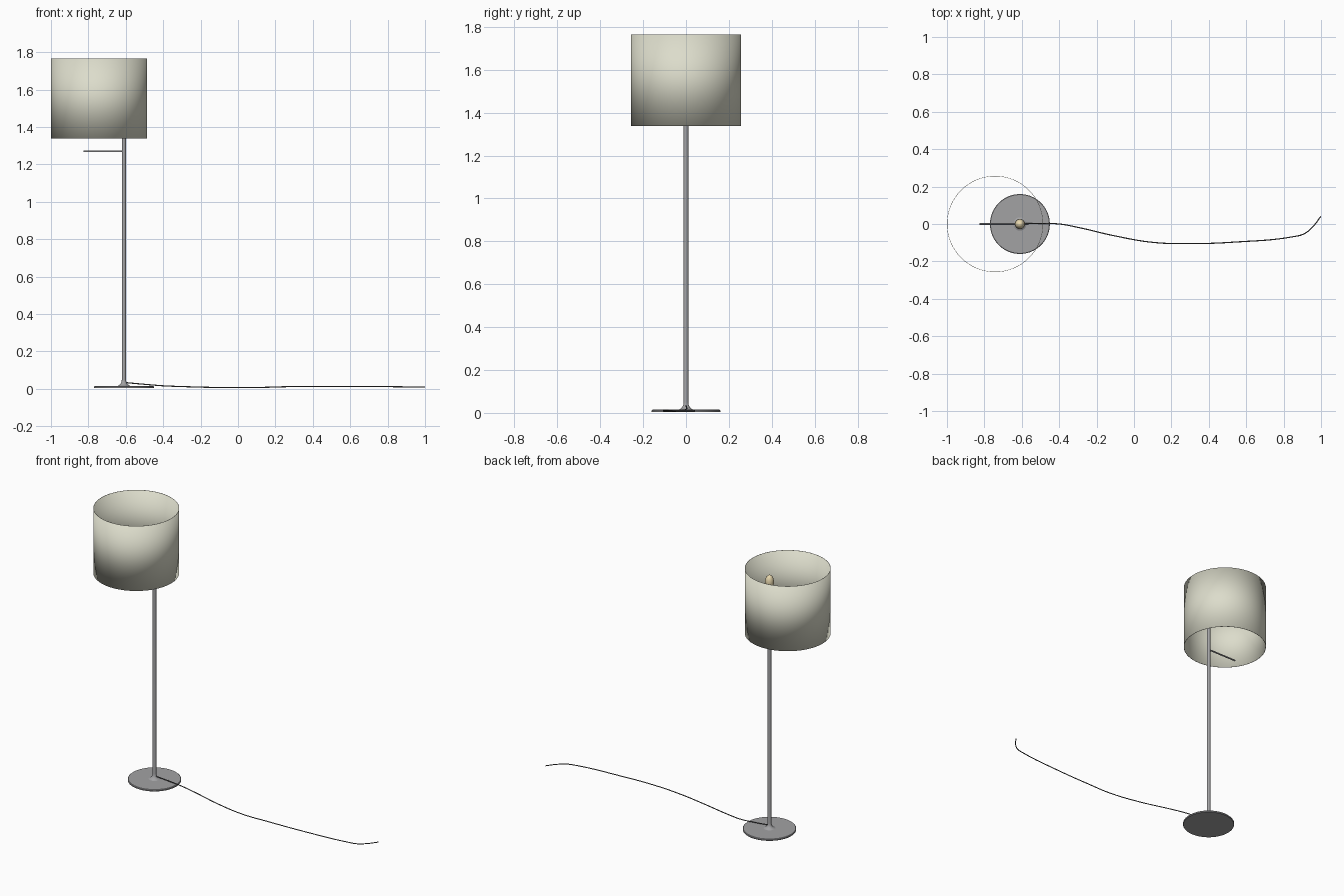
import bpy, bmesh, math

if "Cube" in bpy.data.objects:
    bpy.data.objects.remove(bpy.data.objects["Cube"])

POLE_X, SHADE_X = -0.61, -0.743


def material(name, rgb):
    m = bpy.data.materials.new(name)
    m.diffuse_color = (*rgb, 1)
    m.use_nodes = True
    m.node_tree.nodes["Principled BSDF"].inputs["Base Color"].default_value = m.diffuse_color
    return m


METAL = material("dark_metal", (0.36, 0.36, 0.37))
FABRIC = material("shade_fabric", (0.72, 0.72, 0.60))
GLASS = material("warm_bulb", (0.80, 0.68, 0.42))
RUBBER = material("cord_black", (0.10, 0.10, 0.10))


def finish(ob, mat):
    ob.data.materials.append(mat)
    bpy.ops.object.select_all(action='DESELECT')
    ob.select_set(True)
    bpy.context.view_layer.objects.active = ob
    bpy.ops.object.shade_smooth_by_angle(angle=math.radians(40))
    return ob


def lathe(name, profile, x, mat, sides=64):
    """Spin a (radius, height) profile about a vertical axis at x."""
    bm = bmesh.new()
    verts = [bm.verts.new((r, 0, z)) for r, z in profile]
    edges = [bm.edges.new(p) for p in zip(verts, verts[1:])]
    bmesh.ops.spin(bm, geom=verts + edges, cent=(0, 0, 0), axis=(0, 0, 1),
                   angle=math.tau, steps=sides, use_duplicate=False)
    bmesh.ops.remove_doubles(bm, verts=bm.verts, dist=1e-5)
    bmesh.ops.recalc_face_normals(bm, faces=bm.faces)
    me = bpy.data.meshes.new(name)
    bm.to_mesh(me)
    bm.free()
    ob = bpy.data.objects.new(name, me)
    ob.location.x = x
    bpy.context.collection.objects.link(ob)
    return finish(ob, mat)


# Weighted disc base
lathe("base", [(0, 0.003), (0.158, 0.003), (0.16, 0.005), (0.16, 0.012),
               (0.157, 0.015), (0, 0.015)], POLE_X, METAL, 96)

# Pole with flared foot
lathe("pole", [(0, 0.014), (0.038, 0.014), (0.028, 0.018), (0.018, 0.026),
               (0.013, 0.036), (0.011, 0.05), (0.011, 1.53), (0, 1.53)],
      POLE_X, METAL, 32)

# Bulb socket
lathe("socket", [(0, 1.525), (0.016, 1.525), (0.018, 1.53), (0.018, 1.585),
                 (0, 1.585)], POLE_X, METAL, 32)

# Egg shaped bulb
lathe("bulb", [(0, 1.58), (0.013, 1.58), (0.017, 1.597), (0.024, 1.617),
               (0.027, 1.637), (0.025, 1.656), (0.019, 1.672),
               (0.010, 1.682), (0, 1.685)], POLE_X, GLASS, 32)

# Open drum shade
shade = lathe("shade", [(0.257, 1.337), (0.257, 1.765)], SHADE_X, FABRIC, 96)
wall = shade.modifiers.new("wall", 'SOLIDIFY')
wall.thickness = 0.002
wall.offset = -1

# Horizontal rod below the shade
bpy.ops.mesh.primitive_cylinder_add(
    vertices=24, radius=0.005, depth=0.215,
    location=((-0.825 + POLE_X) / 2, 0, 1.27), rotation=(0, math.pi / 2, 0))
rod = bpy.context.object
rod.name = "side_rod"
finish(rod, METAL)

# Power cord trailing along the floor
path = [(-0.61, 0, 0.034), (-0.5, 0.003, 0.024), (-0.4, 0, 0.016),
        (-0.3, -0.018, 0.012), (-0.1, -0.064, 0.007), (0.1, -0.098, 0.007),
        (0.3, -0.105, 0.012), (0.55, -0.096, 0.012), (0.85, -0.068, 0.011),
        (0.91, -0.052, 0.010), (0.96, -0.01, 0.010), (0.998, 0.04, 0.010)]
cu = bpy.data.curves.new("power_cord", 'CURVE')
cu.dimensions = '3D'
cu.bevel_depth = 0.003
cu.bevel_resolution = 2
cu.resolution_u = 8
cu.use_fill_caps = True
spline = cu.splines.new('BEZIER')
spline.bezier_points.add(len(path) - 1)
for point, co in zip(spline.bezier_points, path):
    point.co = co
    point.handle_left_type = point.handle_right_type = 'AUTO'
cord = bpy.data.objects.new("power_cord", cu)
cu.materials.append(RUBBER)
bpy.context.collection.objects.link(cord)
